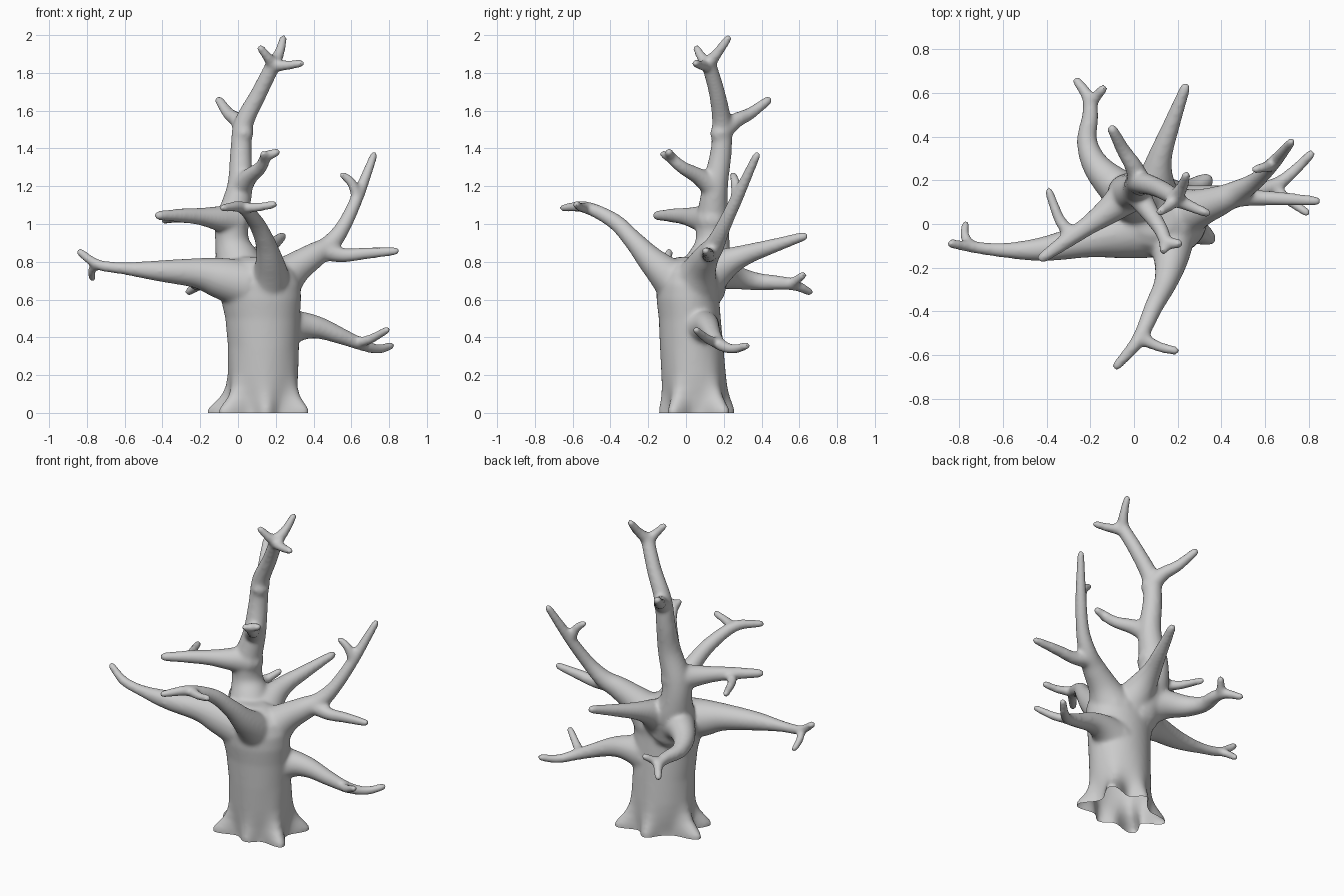
import bpy, bmesh
from math import sin, cos, atan2, pi, exp, hypot
from mathutils import Vector, Matrix

bm = bmesh.new()
SIDES = 24


def skin_rings(rings):
    """Closed tube through rings of vertices."""
    count = len(rings[0])
    for a, b in zip(rings, rings[1:]):
        for k in range(count):
            n = (k + 1) % count
            bm.faces.new((a[k], a[n], b[n], b[k]))
    bm.faces.new(rings[0])
    bm.faces.new(rings[-1])


def spline(pts, steps=6):
    """Catmull-Rom through points of any dimension up to 4."""
    p = [Vector(q) for q in pts]
    p = [2 * p[0] - p[1]] + p + [2 * p[-1] - p[-2]]
    out = []
    for i in range(1, len(p) - 2):
        a, b, c, d = p[i - 1:i + 3]
        for s in range(steps):
            t = s / steps
            out.append(0.5 * (2 * b + (c - a) * t + (2 * a - 5 * b + 4 * c - d) * t * t
                              + (3 * b - a - 3 * c + d) * t ** 3))
    return out + [p[-2]]


def limb(*pts):
    """Tapered round tube with ball ends, points are (x, y, z, radius)."""
    path = spline(pts)
    rings = []
    quat = None
    for i, q in enumerate(path):
        d = (path[min(i + 1, len(path) - 1)] - path[max(i - 1, 0)]).to_3d().normalized()
        if quat is None:
            quat = d.to_track_quat('Z', 'Y')
        else:
            quat = (quat @ Vector((0, 0, 1))).rotation_difference(d) @ quat
        m = Matrix.Translation(q.to_3d()) @ quat.to_matrix().to_4x4()
        rings.append(bmesh.ops.create_circle(bm, segments=SIDES, radius=q[3], matrix=m)['verts'])
    skin_rings(rings)
    for q in (path[0], path[-1]):
        bmesh.ops.create_icosphere(bm, subdivisions=2, radius=q[3] * 0.99,
                                   matrix=Matrix.Translation(q.to_3d()))


# trunk: oval rings (z, centre x, centre y, half width, half depth, root flare)
ROOTS = ((.365, -.085), (.35, .225), (.12, .265), (-.155, .09), (-.09, -.125), (.15, -.15))
CX, CY = .135, .045
RINGS = ((-.05, CX, .045, .165, .15, 1), (.02, CX, .045, .165, .15, 1), (.05, CX, .045, .168, .154, .75),
         (.09, CX, .045, .172, .16, .42), (.14, CX, .043, .178, .165, .18), (.2, CX, .04, .183, .168, .06),
         (.35, .135, .03, .188, .168, 0), (.5, .13, .02, .197, .164, 0), (.6, .122, .01, .212, .166, 0),
         (.68, .11, .01, .222, .165, 0), (.75, .1, .01, .205, .148, 0), (.8, .095, .01, .15, .11, 0),
         (.825, .095, .01, .08, .06, 0))
N = 64
loops = []
for z, cx, cy, rx, ry, flare in RINGS:
    ring = []
    for k in range(N):
        a = 2 * pi * k / N
        grow = 0
        for x, y in ROOTS:
            diff = (a - atan2(y - CY, x - CX) + pi) % (2 * pi) - pi
            grow += max(0, hypot(x - CX, y - CY) - .155) * exp(-(diff / .27) ** 2)
        ring.append(bm.verts.new((cx + (rx + grow * flare) * cos(a), cy + (ry + grow * flare) * sin(a), z)))
    loops.append(ring)
skin_rings(loops)

# central leader with three crown twigs
limb((.05, .07, .66, .14), (0, .12, .8, .12), (-.03, .14, .9, .092), (-.03, .14, 1.02, .085),
     (.01, .155, 1.2, .068), (.015, .185, 1.38, .057), (.03, .19, 1.53, .052), (.11, .165, 1.69, .044),
     (.19, .12, 1.85, .04))
limb((.19, .12, 1.85, .038), (.22, .17, 1.91, .028), (.24, .222, 1.982, .022))
limb((.19, .12, 1.84, .038), (.16, .085, 1.88, .028), (.12, .056, 1.93, .022))
limb((.18, .12, 1.84, .038), (.25, .085, 1.84, .028), (.333, .05, 1.85, .022))
# leader side branches
limb((.03, .18, 1.48, .055), (0, .26, 1.545, .042), (-.05, .34, 1.585, .033), (-.1, .435, 1.655, .025))
limb((.01, .15, 1.19, .065), (.06, .07, 1.25, .046), (.12, -.02, 1.3, .035), (.15, -.08, 1.355, .03),
     (.205, -.09, 1.38, .023))
limb((.14, -.07, 1.34, .028), (.135, -.12, 1.37, .022))
limb((-.02, .14, 1.02, .09), (-.11, .065, 1.03, .065), (-.2, 0, 1.04, .047), (-.3, -.07, 1.045, .038),
     (-.42, -.155, 1.045, .026))
limb((-.28, -.06, 1.04, .035), (-.34, .02, 1.03, .027), (-.39, .15, 1.02, .021))
# left bough
limb((.04, -.03, .68, .13), (-.1, -.05, .715, .108), (-.22, -.075, .74, .08), (-.42, -.115, .752, .056),
     (-.6, -.12, .765, .034), (-.74, -.105, .785, .028), (-.838, -.09, .852, .022))
limb((-.75, -.1, .785, .026), (-.775, -.05, .75, .023), (-.77, 0, .71, .02))
# front bough
limb((.15, -.02, .66, .14), (.17, -.1, .73, .1), (.165, -.19, .815, .072), (.14, -.28, .915, .052),
     (.09, -.38, 1.015, .043), (.02, -.53, 1.088, .033), (-.08, -.65, 1.085, .022))
limb((.03, -.52, 1.085, .032), (.11, -.56, 1.09, .025), (.19, -.58, 1.103, .022))
# upper right bough
limb((.18, .03, .65, .15), (.29, .07, .755, .092), (.4, .11, .832, .068), (.48, .15, .885, .054),
     (.56, .2, .99, .04), (.64, .28, 1.16, .033), (.72, .375, 1.365, .022))
limb((.63, .27, 1.15, .03), (.6, .26, 1.22, .026), (.555, .25, 1.26, .021))
limb((.44, .13, .86, .055), (.56, .12, .835, .038), (.68, .115, .845, .032), (.835, .105, .857, .023))
# lower right bough
limb((.2, .06, .44, .13), (.33, .1, .46, .08), (.43, .12, .45, .059), (.55, .145, .405, .044),
     (.66, .185, .36, .033), (.74, .25, .338, .027), (.81, .32, .355, .022))
limb((.63, .17, .37, .03), (.7, .115, .39, .026), (.79, .052, .44, .021))
# back bough
limb((.1, .08, .7, .13), (.1, .2, .785, .085), (.12, .31, .835, .056), (.17, .45, .88, .04),
     (.235, .625, .935, .025))
# back left bough
limb((.06, .06, .7, .14), (-.08, .17, .735, .09), (-.175, .27, .715, .063), (-.215, .38, .695, .047),
     (-.2, .5, .688, .038), (-.21, .58, .675, .03), (-.262, .655, .64, .022))
limb((-.2, .54, .68, .03), (-.175, .58, .7, .026), (-.14, .62, .73, .022))

bmesh.ops.recalc_face_normals(bm, faces=bm.faces)
raw = bpy.data.meshes.new("tree_parts")
bm.to_mesh(raw)
bm.free()
tree = bpy.data.objects.new("bare_tree", raw)
bpy.context.collection.objects.link(tree)

# blend all limbs into one smooth skin
rem = tree.modifiers.new("blend", 'REMESH')
rem.mode = 'VOXEL'
rem.voxel_size = 0.01
smo = tree.modifiers.new("soften", 'SMOOTH')
smo.factor = 0.5
smo.iterations = 16
dg = bpy.context.evaluated_depsgraph_get()
skin = bpy.data.meshes.new_from_object(tree.evaluated_get(dg))
tree.modifiers.clear()

# cut the base open at ground level
bm = bmesh.new()
bm.from_mesh(skin)
bmesh.ops.bisect_plane(bm, geom=bm.verts[:] + bm.edges[:] + bm.faces[:], plane_co=(0, 0, 0),
                       plane_no=(0, 0, 1), clear_inner=True)
for f in bm.faces:
    f.smooth = True
bm.to_mesh(skin)
bm.free()
tree.data = skin
